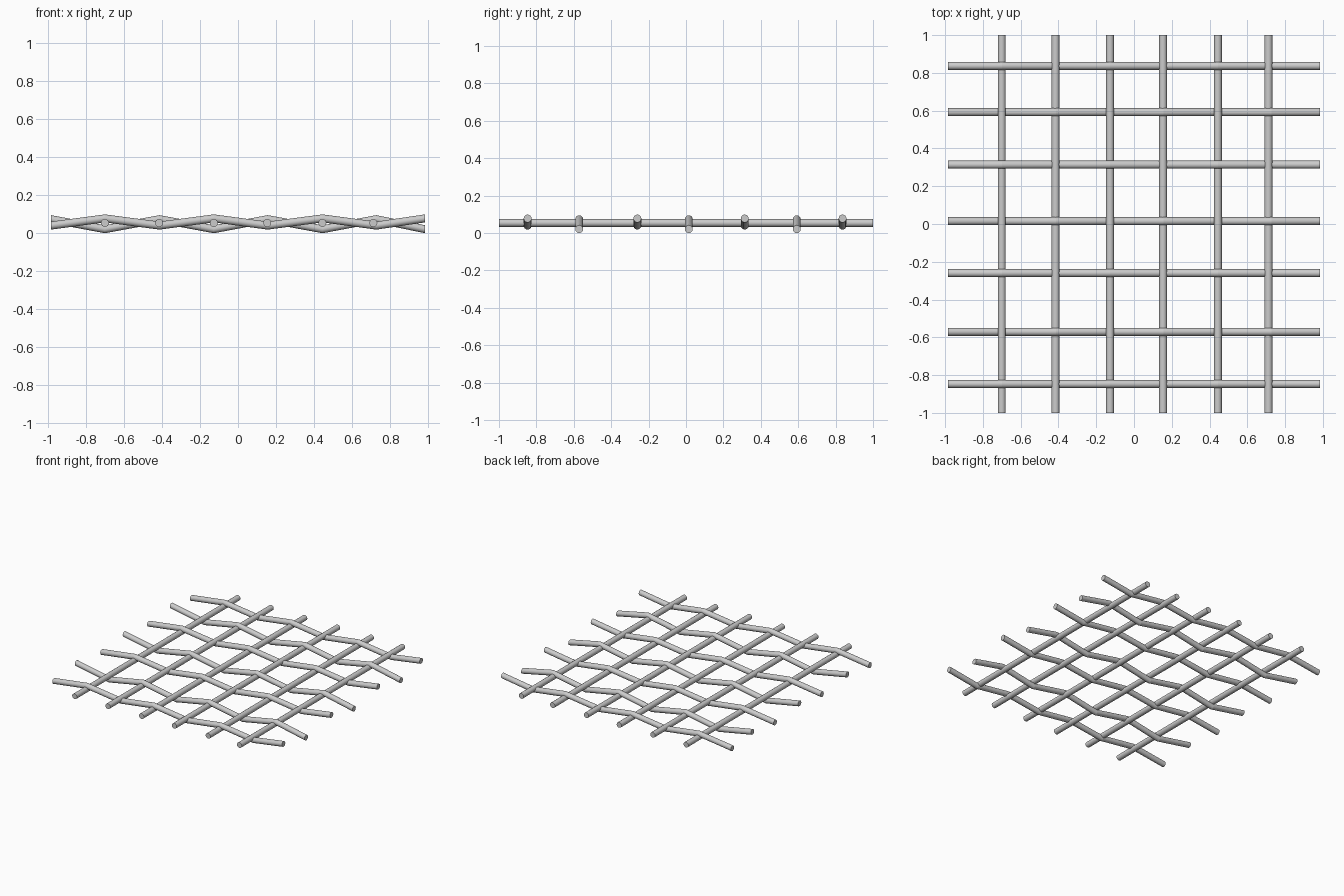
import bpy, bmesh, math

if "Cube" in bpy.data.objects:
    bpy.data.objects.remove(bpy.data.objects["Cube"])

R, SIDES = 0.021, 16


def tube(name, points, axis):
    """Round rod through points, with rings square to the given axis and capped ends."""
    bm = bmesh.new()
    rings = []
    for x, y, z in points:
        ring = []
        for i in range(SIDES):
            a = 2 * math.pi * i / SIDES
            c, s = R * math.cos(a), R * math.sin(a)
            co = (x, y + c, z + s) if axis == 'X' else (x + c, y, z + s)
            ring.append(bm.verts.new(co))
        rings.append(ring)
    for a, b in zip(rings, rings[1:]):
        for i in range(SIDES):
            j = (i + 1) % SIDES
            bm.faces.new((a[i], a[j], b[j], b[i]))
    bm.faces.new(rings[0])
    bm.faces.new(rings[-1])
    bmesh.ops.recalc_face_normals(bm, faces=bm.faces)
    # smooth round sides, crisp caps and bends
    for f in bm.faces:
        f.smooth = len(f.verts) == 4
    for e in bm.edges:
        if e.calc_face_angle(0) > math.radians(30):
            e.smooth = False
    for ring in rings[1:-1]:
        for i in range(SIDES):
            bm.edges.get((ring[i], ring[(i + 1) % SIDES])).smooth = False
    me = bpy.data.meshes.new(name)
    bm.to_mesh(me)
    bm.free()
    ob = bpy.data.objects.new(name, me)
    bpy.context.collection.objects.link(ob)


# straight bars running front to back
for k, x in enumerate([-0.70, -0.415, -0.127, 0.154, 0.444, 0.712]):
    tube(f"straight_bar_{k + 1}", [(x, -1, 0.054), (x, 1, 0.054)], 'Y')

# crimped bars running left to right, alternately over and under
bends = [-0.984, -0.70, -0.413, -0.127, 0.156, 0.445, 0.728, 0.984]
phases = [(0.040, 0.078), (0.074, 0.021)]
for k, y in enumerate([-0.847, -0.571, -0.26, 0.015, 0.314, 0.592, 0.837]):
    z = phases[k % 2]
    tube(f"crimped_bar_{k + 1}", [(x, y, z[i % 2]) for i, x in enumerate(bends)], 'X')
